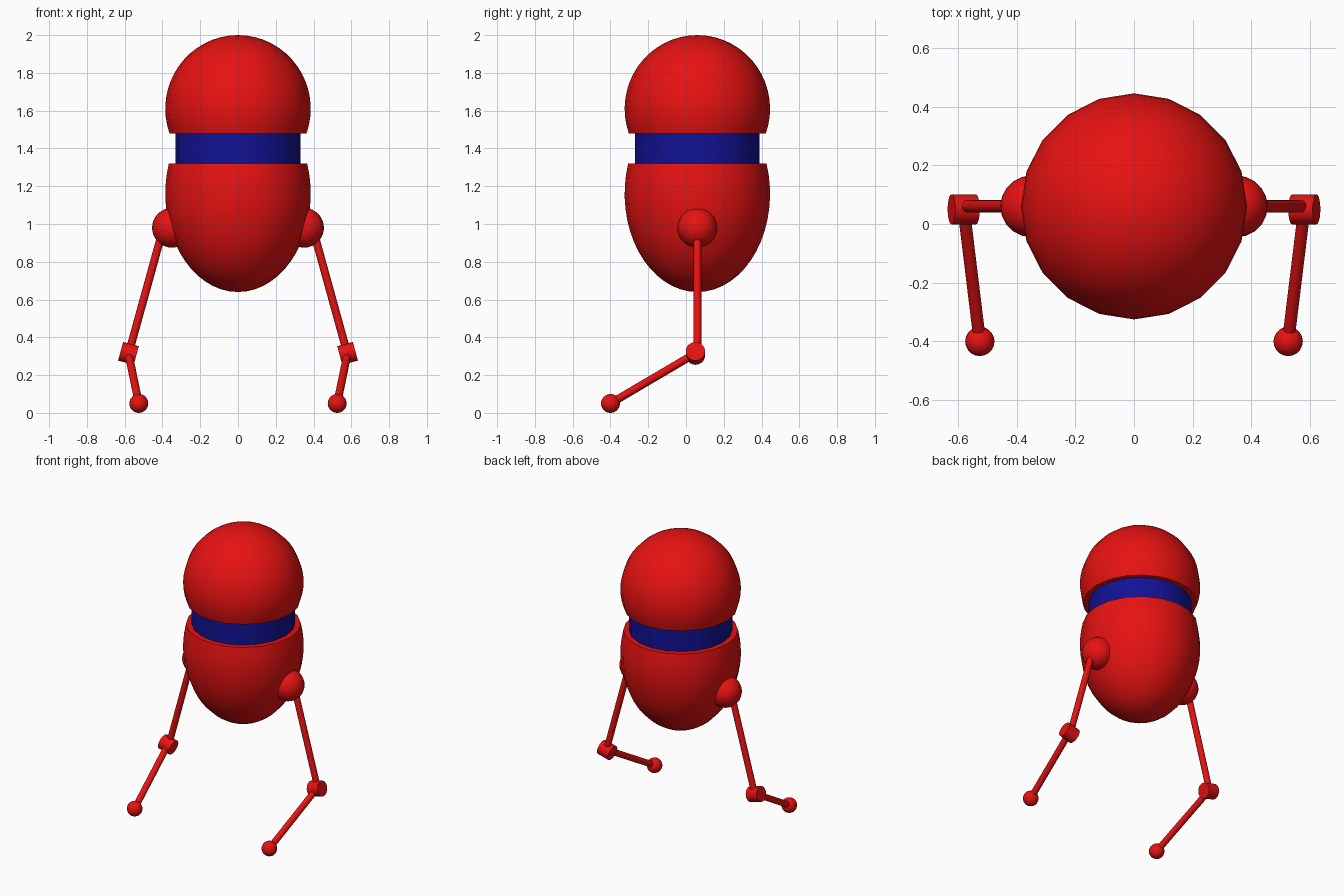
import bpy, math
from mathutils import Vector

if "Cube" in bpy.data.objects:
    bpy.data.objects.remove(bpy.data.objects["Cube"])

SEG = 20      # sides of the round body
CY = 0.06     # body axis in y


def material(name, rgb):
    m = bpy.data.materials.new(name)
    m.diffuse_color = (*rgb, 1)
    m.use_nodes = True
    m.node_tree.nodes["Principled BSDF"].inputs["Base Color"].default_value = m.diffuse_color
    return m


RED = material("red", (0.8, 0.006, 0.006))
BLUE = material("dark blue", (0.006, 0.006, 0.3))


def finish(ob, name, mat):
    ob.name = name
    ob.data.materials.append(mat)
    bpy.ops.object.select_all(action='DESELECT')
    ob.select_set(True)
    bpy.context.view_layer.objects.active = ob
    bpy.ops.object.shade_smooth_by_angle(angle=math.radians(40))
    return ob


def lathe(name, profile, mat):
    """Spin (radius, z) points around the body axis; ends close to poles or caps."""
    verts, rings, faces = [], [], []
    for r, z in profile:
        n = 1 if r < 1e-5 else SEG
        rings.append(range(len(verts), len(verts) + n))
        for i in range(n):
            a = 2 * math.pi * i / SEG
            verts.append((r * math.sin(a), CY + r * math.cos(a), z))
    for lo, hi in zip(rings, rings[1:]):
        for i in range(SEG):
            j = (i + 1) % SEG
            if len(lo) == 1:
                faces.append((lo[0], hi[i], hi[j]))
            elif len(hi) == 1:
                faces.append((lo[j], lo[i], hi[0]))
            else:
                faces.append((lo[j], lo[i], hi[i], hi[j]))
    if len(rings[0]) > 1:
        faces.append(tuple(rings[0]))
    if len(rings[-1]) > 1:
        faces.append(tuple(reversed(rings[-1])))
    me = bpy.data.meshes.new(name)
    me.from_pydata(verts, [], faces)
    ob = bpy.data.objects.new(name, me)
    bpy.context.collection.objects.link(ob)
    return finish(ob, name, mat)


def arc(radius, height, zc, t0, t1, steps=16):
    """Elliptic profile between two latitudes."""
    pts = []
    for i in range(steps + 1):
        t = t0 + (t1 - t0) * i / steps
        pts.append((max(0, radius * math.cos(t)), zc + height * math.sin(t)))
    return pts


def ball(name, loc, r):
    bpy.ops.mesh.primitive_uv_sphere_add(segments=SEG, ring_count=16, radius=r, location=loc)
    return finish(bpy.context.object, name, RED)


def rod(name, a, b, r):
    a, b = Vector(a), Vector(b)
    bpy.ops.mesh.primitive_cylinder_add(vertices=SEG, radius=r, depth=(b - a).length,
                                        location=(a + b) / 2)
    ob = bpy.context.object
    ob.rotation_euler = (b - a).to_track_quat('Z', 'Y').to_euler()
    return finish(ob, name, RED)


# Body: egg-shaped lower shell, recessed band, domed head
lathe("lower_body", arc(0.385, 0.52, 1.16, -math.pi / 2, math.asin(0.16 / 0.52)), RED)
lathe("neck_band", [(0.33, 1.30), (0.33, 1.50)], BLUE)
lathe("head_dome", arc(0.385, 0.39, 1.61, math.asin(-0.13 / 0.39), math.pi / 2), RED)

# Legs: hip, thigh, tilted knee barrel, shin reaching forward, foot
for side, s in (("left", -1), ("right", 1)):
    hip = Vector((s * 0.35, CY, 0.98))
    knee = Vector((s * 0.58, 0.05, 0.315))
    foot = Vector((s * 0.525, -0.4, 0.05))
    axis = Vector((s * 0.966, 0, 0.26)) * 0.043
    ball(side + "_hip", hip, 0.105)
    rod(side + "_thigh", (s * 0.395, CY, 0.98), (s * 0.58, CY, 0.31), 0.021)
    rod(side + "_knee", knee - axis, knee + axis, 0.051)
    rod(side + "_shin", knee, foot, 0.021)
    ball(side + "_foot", foot, 0.047 if foot.z < 0.047 else 0.05)
